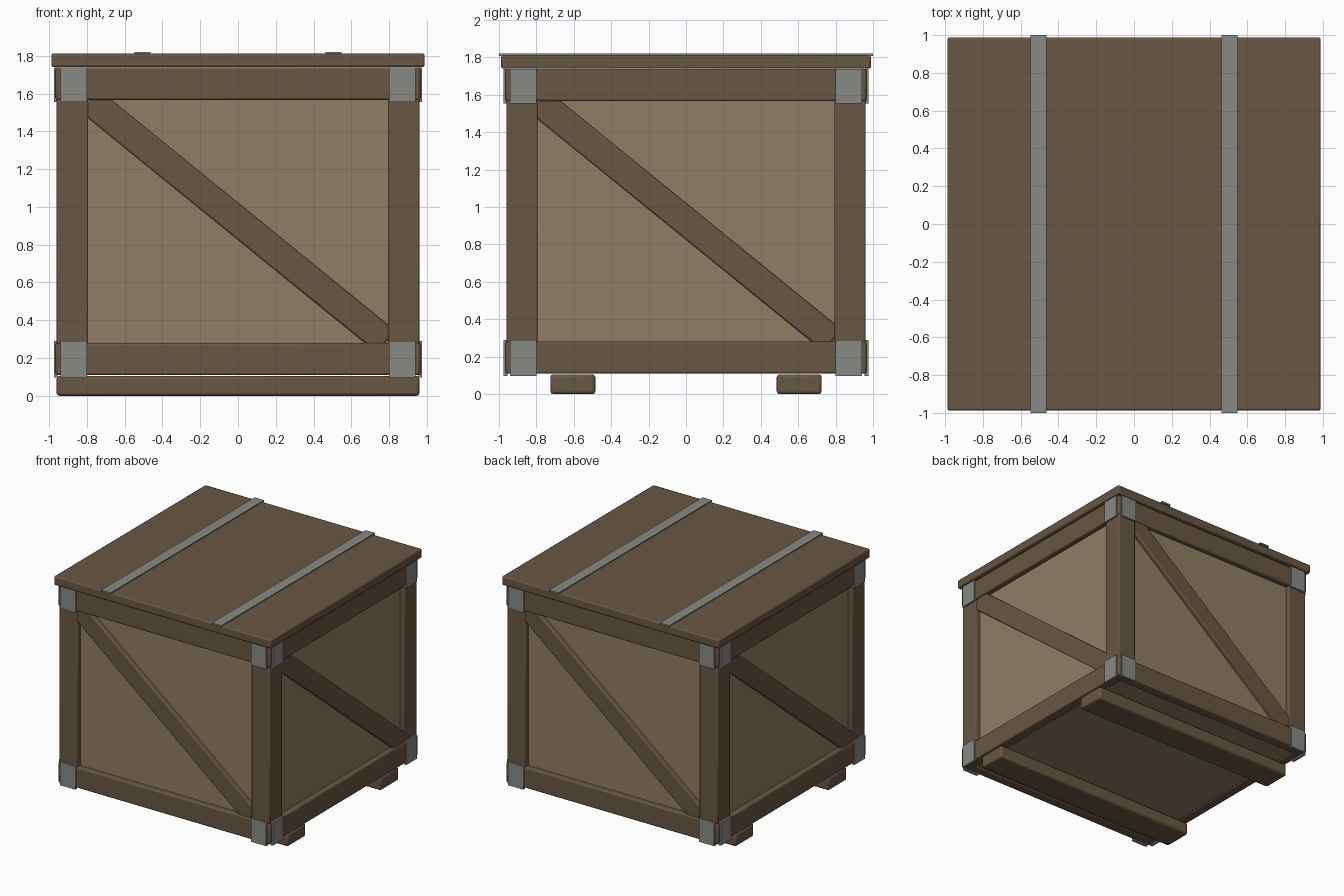
import bpy
import math
from mathutils import Matrix, Vector

cube = bpy.data.objects.get("Cube")
if cube:
    bpy.data.objects.remove(cube, do_unlink=True)


def material(name, rgb):
    m = bpy.data.materials.new(name)
    m.use_nodes = True
    colour = (*rgb, 1.0)
    m.diffuse_color = colour
    m.node_tree.nodes["Principled BSDF"].inputs["Base Color"].default_value = colour
    return m


DARK_WOOD = material("dark wood", (0.138, 0.095, 0.056))
PALE_WOOD = material("pale wood", (0.275, 0.205, 0.127))
STEEL = material("grey steel", (0.242, 0.254, 0.231))


def box(name, low, high, mat, bevel=0.0, turn=0.0, tilt=0.0):
    """Box between two corners, tilted about its own y axis, then turned about world z."""
    low, high = Vector(low), Vector(high)
    bpy.ops.mesh.primitive_cube_add(size=1)
    ob = bpy.context.object
    ob.name = name
    ob.data.transform(Matrix.Diagonal((*(high - low), 1)))
    ob.matrix_world = (Matrix.Rotation(turn, 4, "Z")
                       @ Matrix.Translation((low + high) / 2)
                       @ Matrix.Rotation(tilt, 4, "Y"))
    ob.data.materials.append(mat)
    if bevel:
        mod = ob.modifiers.new("soft edges", "BEVEL")
        mod.width = bevel
        mod.segments = 2
        bpy.ops.object.shade_smooth_by_angle(angle=math.radians(30))
    return ob


BASE, TOP = 0.11, 1.737      # frame bottom and top
RAIL = 0.17                  # rail height
OUT = 0.965                  # rail outer face
MID = (BASE + TOP) / 2

# Inner box with the pale panels
box("panels", (-0.92, -0.92, 0.118), (0.92, 0.92, 1.735), PALE_WOOD)

# The same framing on all four sides
for i, side in enumerate(("front", "right", "back", "left")):
    turn = i * math.pi / 2
    box(f"{side}_corner_post", (0.793, -0.96, BASE + 0.01), (0.96, -0.793, TOP - 0.01),
        DARK_WOOD, 0.008, turn)
    for level, z in (("bottom", BASE), ("top", TOP - RAIL)):
        box(f"{side}_{level}_rail", (-OUT, -OUT, z), (OUT, -0.88, z + RAIL),
            DARK_WOOD, 0.01, turn)
        # Steel corner plates
        for hand, x in (("a", -0.87), ("b", 0.87)):
            box(f"{side}_{level}_plate_{hand}", (x - 0.07, -0.975, z - 0.012),
                (x + 0.07, -0.955, z + RAIL + 0.01 - (0.01 if z > 1 else 0)),
                STEEL, 0, turn)
    # Diagonal brace from upper left to lower right
    box(f"{side}_brace", (-1.01, -0.955, MID - 0.076), (1.01, -0.89, MID + 0.076),
        DARK_WOOD, 0.01, turn, math.radians(39.1))

# Lid with two steel straps, and two skids below
box("lid", (-0.988, -0.988, 1.74), (0.988, 0.988, 1.812), DARK_WOOD, 0.01)
for name, s in (("left", 1), ("right", -1)):
    box(f"{name}_strap", (s * 0.505 - 0.043, -1, 1.808), (s * 0.505 + 0.043, 1, 1.82), STEEL)
for name, s in (("back", 1), ("front", -1)):
    box(f"{name}_skid", (-0.96, s * 0.605 - 0.12, 0), (0.96, s * 0.605 + 0.12, 0.106),
        DARK_WOOD, 0.015)
